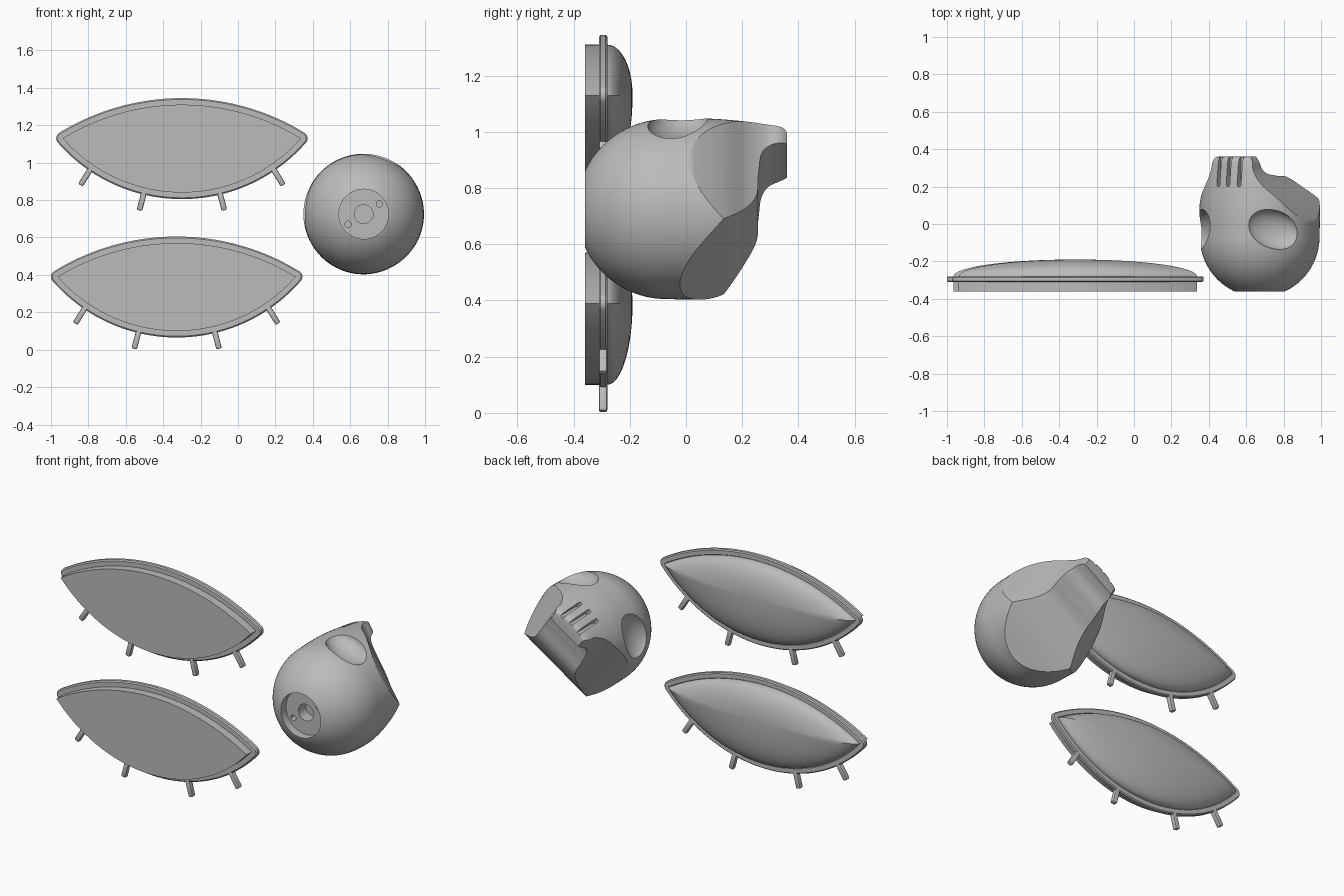
import bpy, bmesh
from math import sin, cos, asin, pi, radians, sqrt, atan2
from mathutils import Matrix, Vector

if "Cube" in bpy.data.objects:
    bpy.data.objects.remove(bpy.data.objects["Cube"])

grey = bpy.data.materials.new("plain grey")
grey.use_nodes = True
grey.diffuse_color = (0.5, 0.5, 0.5, 1)
grey.node_tree.nodes["Principled BSDF"].inputs["Base Color"].default_value = (0.5, 0.5, 0.5, 1)


def finish(bm, name):
    bmesh.ops.remove_doubles(bm, verts=bm.verts, dist=1e-5)
    bmesh.ops.recalc_face_normals(bm, faces=bm.faces)
    mesh = bpy.data.meshes.new(name)
    bm.to_mesh(mesh)
    bm.free()
    mesh.materials.append(grey)
    obj = bpy.data.objects.new(name, mesh)
    bpy.context.collection.objects.link(obj)
    return obj


def smooth(obj, angle=30):
    bpy.ops.object.select_all(action="DESELECT")
    obj.select_set(True)
    bpy.context.view_layer.objects.active = obj
    bpy.ops.object.shade_smooth_by_angle(angle=radians(angle))


def loft(name, rings, cap_end=False):
    """Skin a list of closed rings, with a cap on the first and maybe the last."""
    bm = bmesh.new()
    rows = [[bm.verts.new(p) for p in ring] for ring in rings]
    for a, b in zip(rows, rows[1:]):
        for i in range(len(a)):
            bm.faces.new((a[i - 1], a[i], b[i], b[i - 1]))
    bm.faces.new(rows[0])
    if cap_end:
        bm.faces.new(rows[-1])
    return finish(bm, name)


def spline(pts, n=8):
    """Smooth curve through the points."""
    p = [Vector(q) for q in [pts[0], *pts, pts[-1]]]
    out = []
    for a, b, c, d in zip(p, p[1:], p[2:], p[3:]):
        for k in range(n):
            t = k / n
            out.append((2 * b + (c - a) * t + (2 * a - 5 * b + 4 * c - d) * t * t
                        + (3 * b - a - 3 * c + d) * t ** 3) / 2)
    return out + [p[-1]]


# ---- Eye lenses: plate, rim and dome in one skin ----
HALF, UP, DOWN = 0.637, 0.18, 0.29
R_UP = (HALF ** 2 + UP ** 2) / (2 * UP)
R_DOWN = (HALF ** 2 + DOWN ** 2) / (2 * DOWN)
A_UP, A_DOWN = asin(HALF / R_UP), asin(HALF / R_DOWN)


def lens_ring(offset, y, scale=1):
    """Lens outline of two arcs, grown outward with rounded tips."""
    arcs = [(0, UP - R_UP, R_UP, -A_UP, A_UP, 40),
            (HALF, 0, 0, A_UP, pi - A_DOWN, 8),
            (0, R_DOWN - DOWN, R_DOWN, pi - A_DOWN, pi + A_DOWN, 40),
            (-HALF, 0, 0, pi + A_DOWN, 2 * pi - A_UP, 8)]
    ring = []
    for cx, cz, r, a0, a1, n in arcs:
        for k in range(n):
            a = a0 + (a1 - a0) * k / n
            ring.append((scale * (cx + (r + offset) * sin(a)), y,
                         scale * (cz + (r + offset) * cos(a))))
    return ring


def make_lens(label, x, z):
    steps = [(0, -0.36), (0, -0.31), (0.028, -0.31), (0.035, -0.304),
             (0.035, -0.286), (0.029, -0.28), (0.004, -0.28), (0, -0.286)]
    rings = [lens_ring(o, y) for o, y in steps]
    for k in range(17):
        a = pi / 2 * k / 16
        rings.append(lens_ring(0, -0.28 + 0.09 * sin(a), cos(a)))
    lens = loft(label + "_eye_lens", rings)
    lens.location = (x, 0, z)
    smooth(lens)

    # Small tabs along the lower edge
    tabs = [((0.48, -0.15), (0.542, -0.25)), ((0.20, -0.28), (0.227, -0.385))]
    for side in (-1, 1):
        for i, (p, q) in enumerate(tabs):
            a, b = Vector((side * p[0], 0, p[1])), Vector((side * q[0], 0, q[1]))
            d = b - a
            bm = bmesh.new()
            bmesh.ops.create_cube(bm, size=1)
            bmesh.ops.scale(bm, vec=(0.03, 0.03, d.length), verts=bm.verts)
            bmesh.ops.bevel(bm, geom=bm.edges[:], offset=0.007, segments=2,
                            affect="EDGES", profile=0.5)
            tab = finish(bm, f"{label}_tab_{'outer' if i == 0 else 'inner'}_{'left' if side > 0 else 'right'}")
            tab.location = Vector((x, -0.295, z)) + (a + b) / 2
            tab.rotation_euler.y = atan2(d.x, d.z)
            smooth(tab, 40)


make_lens("upper", -0.30, 1.13)
make_lens("lower", -0.328, 0.39)

# ---- Skull: local x is across the face, y runs to the jaw, z looks forward ----
# Cranium turned about y, with the socket recess in its crown
R, C = 0.32, -0.07
profile = [(0, -0.24), (0.05, -0.24), (0.05, -0.31), (0.133, -0.31), (0.133, -0.36)]
start = asin(0.14 / R)
for k in range(25):
    a = start + (pi / 2 - start) * k / 24
    profile.append((R * sin(a), C - R * cos(a)))
profile += [tuple(p) for p in spline([(0.321, -0.03), (0.322, 0.08), (0.315, 0.18), (0.305, 0.27),
                                      (0.297, 0.33), (0.285, 0.354), (0.265, 0.36)], 5)]
profile.append((0, 0.36))
SEG = 96
rings = [[(r * cos(2 * pi * k / SEG), y, r * sin(2 * pi * k / SEG)) for k in range(SEG)]
         for r, y in profile]
bm = bmesh.new()
rows = [[bm.verts.new(p) for p in ring] for ring in rings]
for a, b in zip(rows, rows[1:]):
    for i in range(SEG):
        bm.faces.new((a[i - 1], a[i], b[i], b[i - 1]))
skull = finish(bm, "skull")


def carve(cutter, operation):
    cutter.hide_render = True
    mod = skull.modifiers.new("carve", "BOOLEAN")
    mod.operation, mod.object, mod.solver = operation, cutter, "EXACT"
    bpy.context.view_layer.update()
    bpy.ops.object.select_all(action="DESELECT")
    skull.select_set(True)
    bpy.context.view_layer.objects.active = skull
    bpy.ops.object.modifier_apply(modifier=mod.name)
    bpy.data.objects.remove(cutter)


# Cheeks narrowing to the jaw, kept from the face outline
cheek = spline([(0.36, -0.08), (0.318, 0.02), (0.25, 0.13), (0.175, 0.215),
                (0.137, 0.28), (0.127, 0.33), (0.112, 0.357), (0.09, 0.375)])
cheek = [Vector((0.5, -0.5)), Vector((0.5, -0.08))] + cheek
face = cheek + [Vector((-p.x, p.y)) for p in reversed(cheek)]
carve(loft("face_outline", [[(p.x, p.y, z) for p in face] for z in (-0.5, 0.5)], True), "INTERSECT")

# Nape and underside rising to the jaw, kept from the side outline
under = spline([(-0.40, -0.12), (-0.32, -0.02), (-0.2, 0.135), (-0.06, 0.243), (0.06, 0.258),
                (0.14, 0.268), (0.18, 0.293), (0.198, 0.33), (0.206, 0.37), (0.21, 0.42)])
side = [Vector(p) for p in ((0.5, -0.5), (-0.5, -0.5), (-0.5, -0.12))] + under + [Vector((0.5, 0.42))]
carve(loft("side_outline", [[(x, p.y, p.x) for p in side] for x in (-0.5, 0.5)], True), "INTERSECT")

# Eye sockets, peg holes and tooth slits
for s in (-1, 1):
    bm = bmesh.new()
    bmesh.ops.create_uvsphere(bm, u_segments=48, v_segments=32, radius=1)
    m = (Matrix.Rotation(s * radians(47), 4, "Y") @ Matrix.Translation((0, -0.03, 0.325))
         @ Matrix.Rotation(-s * radians(18), 4, "Z") @ Matrix.Diagonal((0.155, 0.102, 0.07, 1)))
    bmesh.ops.transform(bm, matrix=m, verts=bm.verts)
    carve(finish(bm, "eye_socket"), "DIFFERENCE")

    bm = bmesh.new()
    bmesh.ops.create_cone(bm, cap_ends=True, segments=16, radius1=0.017, radius2=0.017, depth=0.12)
    m = Matrix.Translation((s * 0.10, -0.32, 0)) @ Matrix.Rotation(pi / 2, 4, "X")
    bmesh.ops.transform(bm, matrix=m, verts=bm.verts)
    carve(finish(bm, "peg_hole"), "DIFFERENCE")

for k in (-1, 0, 1):
    bm = bmesh.new()
    bmesh.ops.create_cube(bm, size=1)
    bmesh.ops.scale(bm, vec=(0.022, 0.2, 0.07), verts=bm.verts)
    ends = [e for e in bm.edges if abs(e.verts[0].co.z - e.verts[1].co.z) > 0.01]
    bmesh.ops.bevel(bm, geom=ends, offset=0.01, segments=4, affect="EDGES", profile=0.5)
    bmesh.ops.translate(bm, vec=(k * 0.066, 0.3, 0.31 - 0.008 * abs(k)), verts=bm.verts)
    carve(finish(bm, "tooth_slit"), "DIFFERENCE")

skull.location = (0.672, 0, 0.725)
skull.rotation_euler.y = -radians(33)
smooth(skull)
